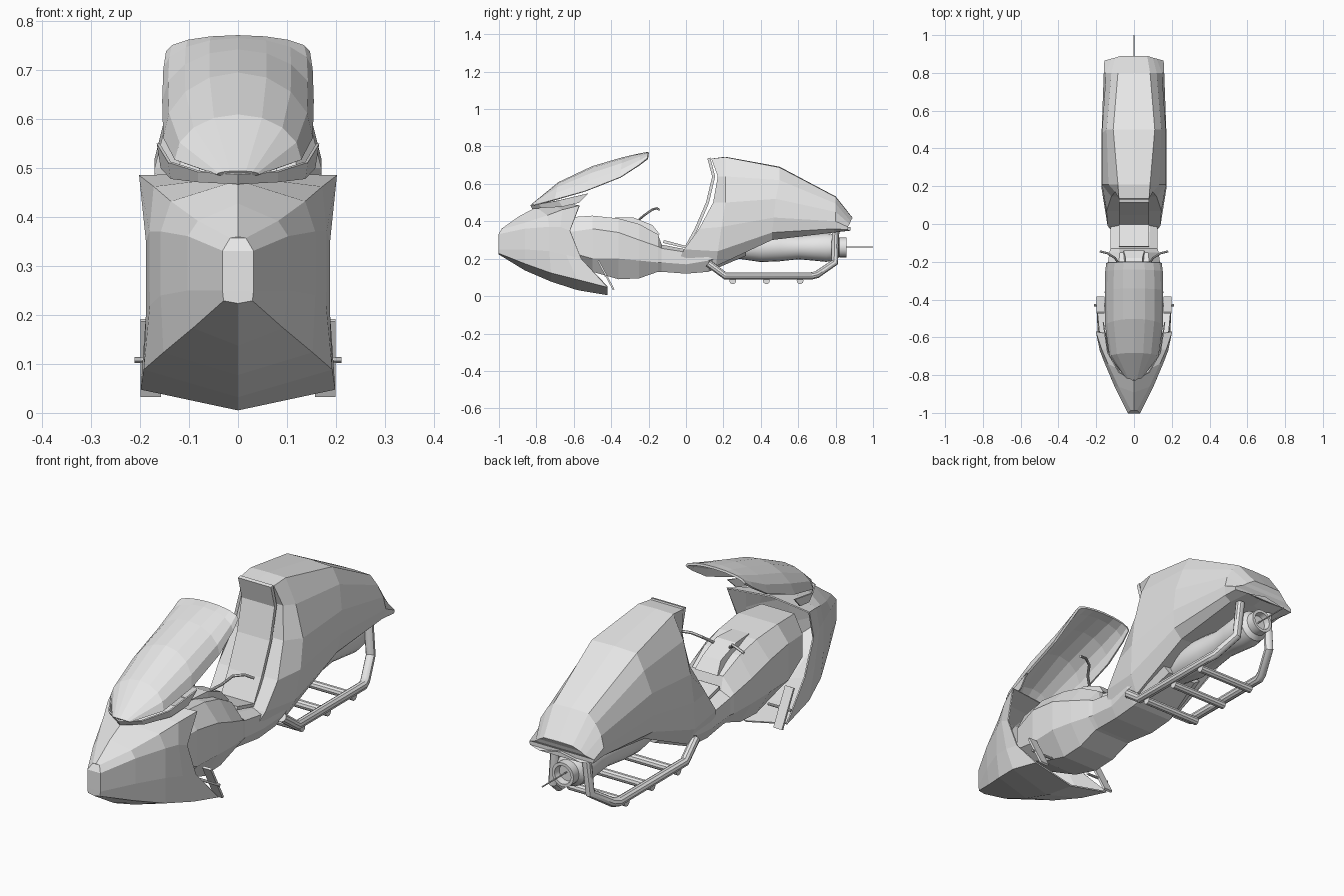
import bpy
import bmesh
from math import radians, sin, cos, pi
from mathutils import Vector

old = bpy.data.objects.get("Cube")
if old:
    bpy.data.objects.remove(old, do_unlink=True)

grey = bpy.data.materials.new("light_grey")
grey.use_nodes = True
grey.diffuse_color = (0.8, 0.8, 0.8, 1)
grey.node_tree.nodes["Principled BSDF"].inputs["Base Color"].default_value = (0.8, 0.8, 0.8, 1)


def add_object(name, data):
    obj = bpy.data.objects.new(name, data)
    bpy.context.collection.objects.link(obj)
    data.materials.append(grey)
    return obj


def activate(obj):
    bpy.ops.object.select_all(action='DESELECT')
    obj.select_set(True)
    bpy.context.view_layer.objects.active = obj


def smooth(obj):
    activate(obj)
    bpy.ops.object.shade_smooth_by_angle(angle=radians(35))


def mesh_object(name, bm, thickness=0.0):
    bmesh.ops.remove_doubles(bm, verts=bm.verts, dist=0.0005)
    bmesh.ops.recalc_face_normals(bm, faces=bm.faces)
    mesh = bpy.data.meshes.new(name)
    bm.to_mesh(mesh)
    bm.free()
    obj = add_object(name, mesh)
    if thickness:
        shell = obj.modifiers.new("shell", 'SOLIDIFY')
        shell.thickness = thickness
        shell.offset = 0
    return obj


def loft(name, halves, front_cap=True, back_cap=True, thickness=0.0):
    """Skin half sections that start and end on x = 0, with their mirror."""
    bm = bmesh.new()
    sides = []
    for sign in (1, -1):
        rows = [[bm.verts.new((sign * x, y, z)) for x, y, z in half] for half in halves]
        sides.append(rows)
        for a, b in zip(rows, rows[1:]):
            for i in range(len(a) - 1):
                bm.faces.new((a[i], a[i + 1], b[i + 1], b[i]))
    bmesh.ops.remove_doubles(bm, verts=[], dist=0)
    # Caps run straight across from side to side
    for wanted, k in ((front_cap, 0), (back_cap, -1)):
        if wanted:
            p, q = sides[0][k], sides[1][k]
            for i in range(len(p) - 1):
                bm.faces.new((p[i], p[i + 1], q[i + 1], q[i]))
    bmesh.ops.dissolve_degenerate(bm, dist=0.0001, edges=bm.edges)
    return mesh_object(name, bm, thickness)


def lathe(name, profile, z, segments=20):
    """Spin (y, radius) pairs round a lengthwise axis."""
    bm = bmesh.new()
    rings = [[bm.verts.new((r * cos(2 * pi * i / segments), y, z + r * sin(2 * pi * i / segments)))
              for i in range(segments)] for y, r in profile]
    for a, b in zip(rings, rings[1:]):
        for i in range(segments):
            j = (i + 1) % segments
            bm.faces.new((a[i], a[j], b[j], b[i]))
    bm.faces.new(rings[0])
    bm.faces.new(rings[-1])
    obj = mesh_object(name, bm)
    smooth(obj)
    return obj


def tube(name, points, radius):
    curve = bpy.data.curves.new(name, 'CURVE')
    curve.dimensions = '3D'
    curve.bevel_depth = radius
    curve.bevel_resolution = 3
    curve.use_fill_caps = True
    spline = curve.splines.new('POLY')
    spline.points.add(len(points) - 1)
    for p, co in zip(spline.points, points):
        p.co = (*co, 1)
    obj = add_object(name, curve)
    activate(obj)
    bpy.ops.object.convert(target='MESH')
    smooth(bpy.context.object)


def box(name, centre, size, tilt=0.0):
    bm = bmesh.new()
    bmesh.ops.create_cube(bm, size=1)
    bmesh.ops.scale(bm, vec=size, verts=bm.verts)
    obj = mesh_object(name, bm)
    obj.location = centre
    obj.rotation_euler.x = tilt
    return obj


# Front cowl: open-backed shell with a keeled floor
lines = [
    [(0, -1, .225), (0, -.86, .14), (0, -.72, .08), (0, -.58, .035), (0, -.42, .008)],
    [(.028, -1, .23), (.09, -.86, .175), (.15, -.72, .125), (.19, -.58, .09), (.197, -.42, .05)],
    [(.03, -1, .25), (.1, -.86, .25), (.155, -.73, .24), (.177, -.64, .22), (.185, -.56, .2)],
    [(.03, -1, .33), (.1, -.86, .36), (.155, -.73, .37), (.178, -.67, .37), (.185, -.62, .35)],
    [(.015, -.985, .355), (.08, -.86, .39), (.135, -.74, .43), (.17, -.66, .46), (.2, -.57, .483)],
    [(0, -.985, .358), (0, -.89, .425), (0, -.8, .472), (0, -.7, .48), (0, -.6, .487)],
]
loft("front_cowl", list(zip(*lines)), back_cap=False, thickness=.006)


# Windscreen: elliptical arcs between a centre line and a side edge
def arc(cy, cz, ex, ey, ez, steps=4):
    angles = [pi / 2 * i / steps for i in range(steps + 1)]
    return [(ex * sin(a), ey + (cy - ey) * cos(a), ez + (cz - ez) * cos(a)) for a in angles]


screen = [arc(-.82, .49, .04, -.81, .485), arc(-.68, .605, .125, -.7, .515),
          arc(-.5, .69, .148, -.54, .56), arc(-.34, .737, .15, -.35, .635),
          arc(-.24, .76, .148, -.25, .7), arc(-.2, .766, .143, -.205, .735)]
loft("windscreen", screen, False, False, .01)

# Swept trim below the windscreen
loft("windscreen_trim", [
    [(0, -.83, .488), (.08, -.785, .493), (.14, -.68, .512), (.163, -.52, .55)],
    [(0, -.82, .468), (.08, -.77, .472), (.135, -.66, .478), (.155, -.57, .5)],
], False, False, .006)


# Central body
def hull(y, bottom, low, high, top, w_bottom, w_side, w_top):
    return [(0, y, bottom), (w_bottom, y, bottom), (w_side, y, low),
            (w_side, y, high), (w_top, y, top), (0, y, top)]


loft("central_body", [
    hull(-.64, .2, .24, .34, .42, .07, .12, .08),
    hull(-.5, .13, .2, .36, .43, .09, .15, .095),
    hull(-.36, .09, .2, .34, .415, .09, .155, .09),
    hull(-.25, .095, .19, .3, .385, .09, .145, .085),
    hull(-.15, .13, .18, .265, .33, .09, .13, .075),
    hull(-.13, .13, .18, .255, .275, .09, .125, .08),
    hull(0, .12, .17, .235, .25, .1, .125, .085),
    hull(.12, .13, .19, .25, .26, .1, .14, .09),
    hull(.32, .215, .25, .29, .3, .07, .12, .09),
])

# Instrument pod on the body
loft("instrument_pod", [
    [(0, y, .33), (w, y, .33), (w * .8, y + s, t), (0, y + s, t)]
    for y, s, w, t in ((-.4, .02, .05, .42), (-.28, 0, .06, .42), (-.14, -.04, .055, .38))
])

# Tail with the upright back of the seat at its front
loft("tail_body", [
    [(0, -.04, .17), (.115, -.04, .19), (.14, -.01, .25), (.145, .07, .36),
     (.12, .145, .5), (.1, .17, .64), (.08, .135, .735), (0, .135, .735)],
    [(0, .16, .17), (.12, .16, .16), (.16, .17, .24), (.172, .19, .37),
     (.17, .21, .5), (.135, .21, .64), (.085, .21, .743), (0, .21, .745)],
    [(0, .46, .31), (.12, .46, .3), (.16, .46, .34), (.172, .47, .42),
     (.17, .48, .52), (.145, .5, .62), (.11, .5, .688), (0, .5, .692)],
    [(0, .8, .36), (.12, .79, .34), (.152, .79, .36), (.16, .8, .4),
     (.148, .8, .45), (.12, .8, .495), (.085, .8, .53), (0, .8, .533)],
    [(0, .88, .37), (.1, .88, .35), (.155, .865, .355), (.157, .865, .37),
     (.12, .875, .385), (.1, .88, .4), (.07, .89, .418), (0, .89, .42)],
])

# Seat pad running up the back
pad = [(-.12, .292), (0, .262), (.055, .36), (.115, .5), (.148, .64), (.122, .738)]
loft("seat_pad", [[(0, y, z), (.08, y, z)] for y, z in pad], False, False, .016)

# Engine pod, exhaust nozzle and rear spike
lathe("engine_pod", [(.14, .035), (.28, .06), (.4, .078), (.5, .074), (.6, .063),
                     (.68, .07), (.75, .077), (.8, .07), (.825, .045)], .26)
lathe("exhaust_nozzle", [(.81, .04), (.82, .053), (.858, .053), (.858, .04), (.83, .036)], .26)
tube("rear_spike", [(0, .82, .262), (0, .97, .262), (0, 1, .262)], .003)

# Skid frame, handlebars and pedals on both sides
for side, s in (("left", 1), ("right", -1)):
    tube(side + "_skid_rail", [(s * .13, .12, .175), (s * .14, .21, .108), (s * .14, .67, .108),
                               (s * .13, .7, .115), (s * .09, .795, .18), (s * .075, .8, .345)], .02)
    tube(side + "_handlebar", [(s * .04, -.25, .41), (s * .075, -.22, .435), (s * .1, -.18, .463),
                               (s * .14, -.155, .47), (s * .18, -.145, .462)], .006)
    box(side + "_pedal", (s * .178, -.428, .112), (.042, .01, .175), radians(28))
    tube(side + "_pedal_axle", [(s * .1, -.43, .108), (s * .211, -.43, .108)], .006)

for i, y in enumerate((.25, .43, .61)):
    tube("skid_crossbar_%d" % (i + 1), [(-.14, y, .082), (.14, y, .082)], .018)
